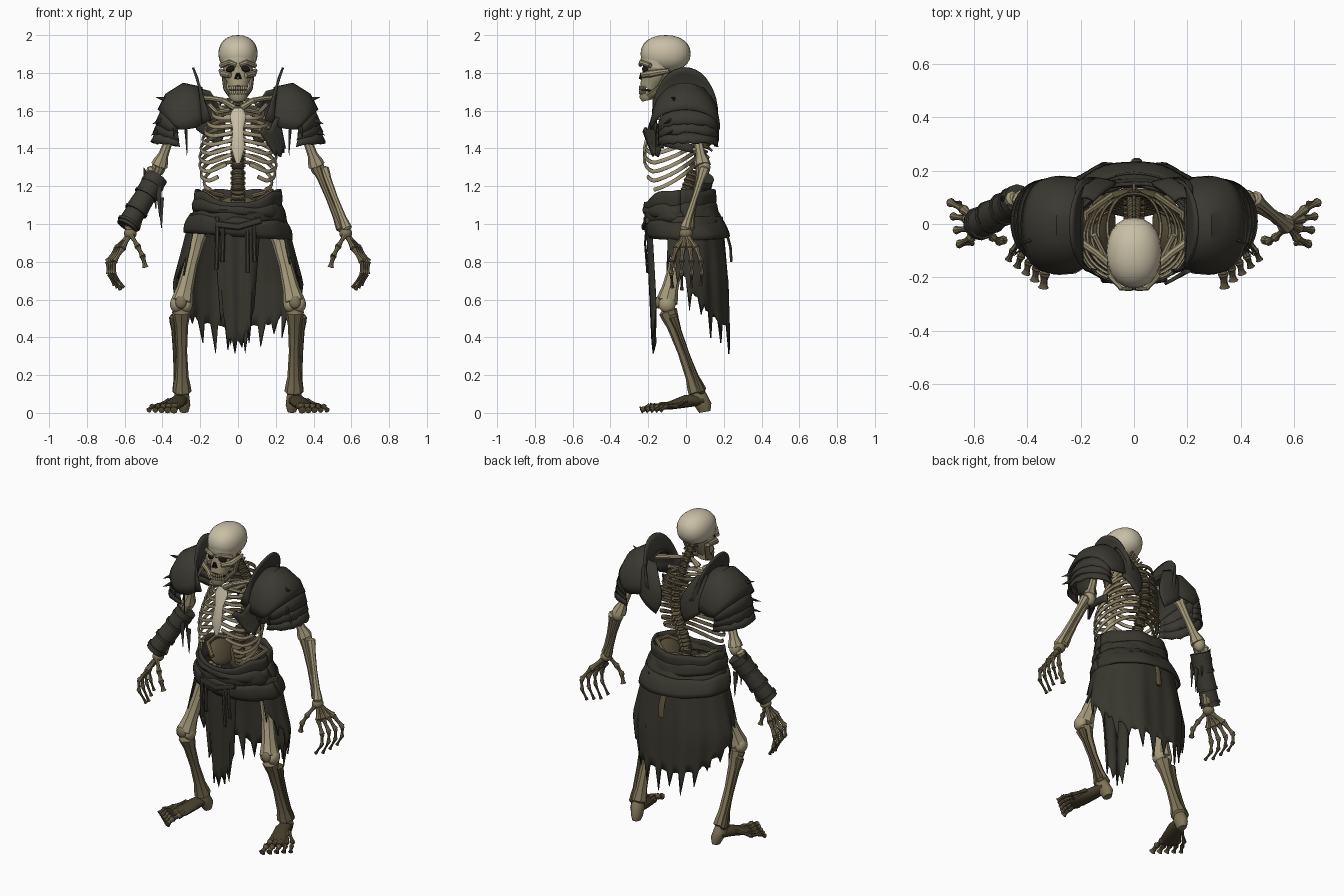
import bpy, bmesh, random
from math import sin, cos, pi, radians, copysign
from mathutils import Vector, Matrix

random.seed(4)
if "Cube" in bpy.data.objects:
    bpy.data.objects.remove(bpy.data.objects["Cube"])

COLOURS = {"pale_bone": (.58, .52, .38), "bone": (.37, .32, .195), "aged_bone": (.21, .173, .096),
           "brown_bone": (.11, .088, .046), "dark_bone": (.06, .048, .024),
           "cloth": (.039, .037, .027), "armour": (.042, .04, .031), "hollow": (.01, .009, .006)}
MATS = {}
for key, rgb in COLOURS.items():
    m = bpy.data.materials.new(key)
    m.use_nodes = True
    m.diffuse_color = (*rgb, 1)
    bsdf = m.node_tree.nodes["Principled BSDF"]
    bsdf.inputs["Base Color"].default_value = (*rgb, 1)
    bsdf.inputs["Roughness"].default_value = .9
    MATS[key] = m


class Part:
    """Collects tubes, balls and sheets into one object."""
    def __init__(self, name):
        self.name, self.bm, self.used = name, bmesh.new(), []

    def slot(self, mat):
        if mat not in self.used:
            self.used.append(mat)
        return self.used.index(mat)

    def tube(self, pts, radii, mat, sides=8, ref=None):
        pts = [Vector(p) for p in pts]
        run = (pts[-1] - pts[0]).normalized()
        ref = Vector(ref) if ref else Vector((0, 0, 1) if abs(run.y) > .7 else (0, 1, 0))
        rings = []
        for i, p in enumerate(pts):
            t = (pts[min(i + 1, len(pts) - 1)] - pts[max(i - 1, 0)]).normalized()
            a = t.cross(ref).normalized()
            b = a.cross(t)
            r = radii[i] if isinstance(radii, list) else radii
            ra, rb = r if isinstance(r, tuple) else (r, r)
            rings.append([self.bm.verts.new(p + a * ra * cos(q * 2 * pi / sides) + b * rb * sin(q * 2 * pi / sides))
                          for q in range(sides)])
        for i in range(len(rings) - 1):
            k = self.slot(mat(i) if callable(mat) else mat)
            for q in range(sides):
                n = (q + 1) % sides
                self.bm.faces.new((rings[i][q], rings[i][n], rings[i + 1][n], rings[i + 1][q])).material_index = k
        for ring, i in ((rings[0], 0), (rings[-1], len(rings) - 2)):
            self.bm.faces.new(ring).material_index = self.slot(mat(i) if callable(mat) else mat)

    def bone(self, a, b, r, mat, knob=1.7):
        a, b = Vector(a), Vector(b)
        prof = ((0, .9), (.03, knob), (.1, knob * .9), (.2, 1.05), (.5, .85), (.8, 1.05), (.9, knob * .9), (.97, knob), (1, .9))
        self.tube([a.lerp(b, t) for t, _ in prof], [r * k for _, k in prof], mat)

    def ball(self, c, size, mat, rot=0, box=1):
        mx = Matrix.Translation(c) @ Matrix.Rotation(rot, 4, "Y") @ Matrix.Diagonal((*size, 1))
        out = bmesh.ops.create_uvsphere(self.bm, u_segments=20, v_segments=12, radius=1)
        for v in out["verts"]:
            v.co = mx @ Vector([copysign(abs(k) ** box, k) for k in v.co])
        for f in {f for v in out["verts"] for f in v.link_faces}:
            f.material_index = self.slot(mat)

    def sheet(self, func, nu, nv, mat):
        grid = [[self.bm.verts.new(func(u / nu, v / nv)) for u in range(nu + 1)] for v in range(nv + 1)]
        for v in range(nv):
            for u in range(nu):
                f = self.bm.faces.new((grid[v][u], grid[v][u + 1], grid[v + 1][u + 1], grid[v + 1][u]))
                f.material_index = self.slot(mat)

    def done(self, thick=0):
        bmesh.ops.recalc_face_normals(self.bm, faces=self.bm.faces)
        me = bpy.data.meshes.new(self.name)
        self.bm.to_mesh(me)
        self.bm.free()
        for key in self.used:
            me.materials.append(MATS[key])
        me.shade_smooth()
        me.set_sharp_from_angle(angle=radians(40))
        ob = bpy.data.objects.new(self.name, me)
        bpy.context.collection.objects.link(ob)
        if thick:
            mod = ob.modifiers.new("thickness", "SOLIDIFY")
            mod.thickness, mod.offset = thick, 0


def lerp(a, b, t):
    return a + (b - a) * t


# Skull: cranium, face, cheekbones, jaw and sockets
p = Part("skull")
p.ball((0, -.108, 1.902), (.104, .133, .098), "pale_bone", box=.92)
face = ((1.9, .092, -.235, -.05), (1.855, .09, -.242, -.06), (1.825, .078, -.228, -.07), (1.79, .08, -.234, -.09),
        (1.755, .06, -.243, -.12), (1.715, .05, -.245, -.15))
p.tube([(0, (f + b) / 2, z) for z, w, f, b in face], [(w, (b - f) / 2) for z, w, f, b in face],
       lambda i: "bone" if i > 1 else "pale_bone", 16)
for s in (-1, 1):
    p.tube([(s * .01, -.24, 1.842), (s * .045, -.238, 1.856), (s * .09, -.19, 1.838)], [.011, .014, .014], "bone", 8, (0, 0, 1))
    p.tube([(s * .04, -.23, 1.788), (s * .08, -.19, 1.795), (s * .092, -.09, 1.812)], [.015, .019, .012], "bone", 8, (0, 0, 1))
    p.ball((s * .038, -.212, 1.82), (.026, .021, .018), "hollow", s * .3)
    p.tube([(s * .011, -.241, 1.768), (s * .004, -.238, 1.8)], [.009, .004], "hollow")
p.done()
p = Part("jaw")
p.tube([(0, -.2, 1.655), (0, -.203, 1.668), (0, -.2, 1.7)], [(.036, .034), (.048, .044), (.05, .044)], "bone", 14)
p.tube([(0, -.2, 1.698), (0, -.2, 1.716)], (.044, .041), "hollow", 14)
for s in (-1, 1):
    p.tube([(s * .04, -.2, 1.675), (s * .066, -.13, 1.715), (s * .08, -.095, 1.81)], [(.01, .02), (.012, .024), (.01, .018)], "aged_bone")
    for i in range(5):
        a = (i + .5) * .26
        for z, h in ((1.72, .012), (1.697, .011)):
            p.ball((s * .046 * sin(a), -.2 - .045 * cos(a), z), (.0065, .005, h), "bone")
p.done()

# Spine: stacked vertebrae with side and back processes
p = Part("spine")
path = [Vector(c) for c in ((0, -.06, 1.8), (0, .02, 1.7), (0, .1, 1.57), (0, .1, 1.42), (0, .035, 1.27), (0, .0, 1.16), (0, .04, 1.04))]
for i in range(24):
    q = i / 4
    k = min(int(q), 5)
    c, d = path[k].lerp(path[k + 1], q - k), (path[k + 1] - path[k]).normalized()
    r = .024 + .0007 * i
    p.tube([c - d * .017, c - d * .012, c, c + d * .012, c + d * .017], [r * .8, r, r * .8, r, r * .8], "brown_bone", 10)
    back = Vector((0, -d.z, d.y)).normalized() * .05
    p.tube([c, c + back + d * .015], [.01, .006], "aged_bone", 6, (1, 0, 0))
    p.tube([c - Vector((.04, 0, 0)), c + Vector((.04, 0, 0))], .007, "brown_bone", 6)
p.done()

# Ribs, breastbone and collarbones
p = Part("ribcage")
widths = (.1, .135, .16, .175, .188, .197, .203, .203, .196, .18)
for i, w in enumerate(widths):
    f = i / 9
    end = pi * (1 if i < 6 else (.96, .92, .84, .72)[i - 6])
    yb, yf = .115 - .05 * f, -.145 - .075 * min(1, f * 1.7)
    for s in (-1, 1):
        pts = []
        for k in range(17):
            t = end * k / 16
            rise = max(0, t / pi - .72) / .28
            pts.append((s * w * max(0, sin(t)) ** .85, lerp(yf, yb, (1 + cos(t)) / 2),
                        1.66 - .33 * f - (.06 + .1 * f) * (1 - cos(t)) / 2 - .03 * f * sin(t) ** 2 + .1 * f * rise ** 1.3))
        p.tube(pts, (.007, .0115), lambda k: "brown_bone" if k < 3 else "aged_bone" if k < 7 else "bone", 6, (0, 0, 1))
p.tube([(0, -.155, 1.61), (0, -.17, 1.57), (0, -.195, 1.5), (0, -.218, 1.4), (0, -.22, 1.32)],
       [(.03, .012), (.044, .012), (.028, .011), (.036, .011), (.01, .007)], "pale_bone", 10)
for s in (-1, 1):
    p.tube([(s * .02, -.16, 1.615), (s * .08, -.165, 1.655), (s * .14, -.11, 1.665), (s * .25, -.03, 1.67)], [.018, .014, .014, .016], "bone", 8, (0, 0, 1))
    p.tube([(s * .04, -.15, 1.605), (s * .11, -.12, 1.59), (s * .15, -.04, 1.63)], .012, "bone", 8, (0, 0, 1))
p.done()

# Pelvis
p = Part("pelvis")
for s in (-1, 1):
    p.ball((s * .12, .0, 1.1), (.03, .11, .08), "brown_bone", s * .6)
    p.tube([(s * .1, -.12, 1.12), (s * .175, -.06, 1.165), (s * .18, .04, 1.175), (s * .08, .11, 1.15)], .013, "aged_bone", 8, (0, 0, 1))
    p.tube([(s * .13, -.06, 1.04), (s * .06, -.1, .98), (0, -.11, .97)], .025, "brown_bone", 8, (0, 0, 1))
    p.ball((s * .17, -.01, .98), (.05, .05, .05), "aged_bone")
p.ball((0, .08, 1.05), (.13, .055, .1), "brown_bone")
p.done()

for s, side in ((1, "left"), (-1, "right")):
    def X(x, y, z):
        return Vector((s * x, y, z))

    # Arm and hand
    p = Part(side + "_arm")
    p.ball(X(.29, .03, 1.63), (.045, .045, .045), "bone")
    p.bone(X(.3, .03, 1.62), X(.42, .09, 1.3), .026, "bone")
    p.ball(X(.42, .095, 1.3), (.036, .034, .045), "bone")
    p.bone(X(.41, .08, 1.31), X(.55, .015, .965), .018, "aged_bone", 1.5)
    p.bone(X(.45, .1, 1.3), X(.58, -.01, .965), .019, "bone", 1.5)
    p.done()
    p = Part(side + "_hand")
    wrist = X(.57, .0, .95)
    p.ball(wrist, (.034, .036, .03), "aged_bone")
    for i in range(4):
        y = -.065 + .045 * i
        chain = [wrist, X(.612 + .01 * i, y * .8, .87), X(.655 + .012 * i, y * 1.15, .8), X(.655 + .01 * i, y * 1.2, .735), X(.605 + .016 * i, y * 1.1, .65 + .012 * abs(i - 1))]
        for k in range(4):
            p.bone(chain[k], chain[k + 1], .0135 - .002 * k, "aged_bone" if k < 3 else "brown_bone", 1.45)
    for a, b in (((.565, -.02, .94), (.53, -.05, .88)), ((.53, -.05, .88), (.505, -.065, .83)), ((.505, -.065, .83), (.49, -.06, .77))):
        p.bone(X(*a), X(*b), .012, "aged_bone", 1.45)
    p.done()

    # Leg and foot
    p = Part(side + "_leg")
    p.bone(X(.2, .0, 1.0), X(.3, -.105, .575), .042, "bone", 1.4)
    for dx in (-.026, .026):
        p.ball(X(.3 + dx, -.1, .575), (.034, .045, .045), "bone")
    p.ball(X(.302, -.145, .585), (.03, .018, .033), "aged_bone")
    p.bone(X(.3, -.1, .55), X(.295, .065, .1), .033, "aged_bone", 1.5)
    p.bone(X(.342, -.07, .52), X(.322, .085, .1), .014, "brown_bone")
    p.done()
    p = Part(side + "_foot")
    p.tube([X(.3, .055, .125), X(.297, .07, .08), X(.285, .095, .035), X(.285, .1, .005)], [(.035, .035), (.04, .045), (.033, .042), (.022, .03)], "aged_bone", 12)
    p.tube([X(.297, .09, .07), X(.315, .0, .062), X(.345, -.08, .04), X(.37, -.13, .028)], [(.035, .028), (.045, .034), (.055, .022), (.05, .012)], "dark_bone", 12, (0, 0, 1))
    for i in range(5):
        a, b = X(.305 + .015 * i, -.0, .066), X(.325 + .026 * i, -.135 + .02 * i, .036)
        c, d = X(.335 + .03 * i, -.19 + .022 * i, .034), X(.34 + .033 * i, -.24 + .026 * i, .014)
        for q, w in ((a, b), (b, c), (c, d)):
            p.bone(q, w, .0145 - .001 * i, "brown_bone", 1.4)
    p.done()

    # Shoulder armour: arched sections given as base x, z, crown x, z and depth
    def arch(part, secs, nu=18, cy=0, wave=0):
        def f(u, v):
            k = min(int(v * (len(secs) - 1) + 1e-6), len(secs) - 2)
            w = v * (len(secs) - 1) - k
            bx, bz, tx, tz, ry = (lerp(a, b, w) for a, b in zip(secs[k], secs[k + 1]))
            h = sin(pi * u) ** .8 if 0 < u < 1 else 0
            return X(lerp(bx, tx, h), cy - ry * cos(pi * u), lerp(bz, tz, h) + wave * random.uniform(-1, 1) * v)
        part.sheet(f, nu, 2 * (len(secs) - 1), "armour")
    p = Part(side + "_shoulder_plate")
    arch(p, ((.19, 1.53, .19, 1.72, .155), (.22, 1.51, .29, 1.742, .175), (.28, 1.5, .38, 1.685, .18), (.315, 1.5, .42, 1.605, .17)), cy=-.005)
    arch(p, ((.19, 1.53, .2, 1.71, .155), (.165, 1.54, .215, 1.77, .17), (.14, 1.55, .238, 1.828, .17)), cy=-.005)
    for k in range(3):
        arch(p, ((.325 - .004 * k, 1.53 - .04 * k, .4 + .018 * k, 1.61 - .065 * k, .15),
                 (.315 - .004 * k, 1.475 - .032 * k, .435 + .012 * k, 1.53 - .05 * k, .155)), cy=.01, wave=.006)
    # Back plate leaning in at the top and tapering to a point beside the spine
    def back(u, v):
        inner = lerp(.15, .055, sin(pi * min(1, v * 1.3) / 2)) + .05 * v ** 4
        return X(lerp(.22, inner, u), .155 + .015 * sin(pi * u) - .07 * (1 - v) ** 3, lerp(1.72 - .02 * u, lerp(1.5, 1.41, u), v))
    p.sheet(back, 8, 8, "armour")
    p.done(.012)
    p = Part(side + "_shoulder_spikes")
    for a, b, r in (((.385, -.06, 1.66), (.435, -.08, 1.672), .014), ((.405, -.08, 1.55), (.452, -.12, 1.53), .014),
                    ((.42, -.07, 1.49), (.46, -.11, 1.47), .014), ((.33, -.15, 1.53), (.34, -.165, 1.46), .014), ((.275, -.16, 1.5), (.27, -.16, 1.36), .009)):
        p.tube([X(*a), X(*b)], [(r, .007), (.001, .001)], "armour", 6)
    p.done()

# Torn chest flap on the left ribs, with its strap round the side
p = Part("chest_flap")
p.sheet(lambda u, v: (lerp(lerp(.22, .115, u), lerp(.25, .2, u), v), lerp(-.17, -.225, u) + .05 * v,
                      lerp(lerp(1.56, 1.48, u), lerp(1.4, 1.35, u), v) + .02 * sin(9 * u)), 6, 6, "armour")
p.sheet(lambda u, v: (.19 + .05 * sin(pi * u / 2), lerp(-.18, .04, u), lerp(1.47, 1.42, u) - .045 * v), 6, 2, "armour")
p.done(.012)

# Wrapped guard on the right forearm
p = Part("forearm_guard")
a, b = Vector((-.43, .09, 1.25)), Vector((-.59, -.005, .985))
for t0, t1, r0, r1 in ((0, .36, .062, .058), (.3, .68, .054, .06), (.62, 1, .052, .058)):
    p.tube([a.lerp(b, lerp(t0, t1, k / 3)) for k in range(4)], [lerp(r0, r1, k / 3) for k in range(4)], "armour", 12)
for t in (.12, .33, .65, .9):
    p.tube([a.lerp(b, t), a.lerp(b, t + .05)], .064, "cloth", 12)
for x, y, z in ((-.42, .03, 1.2), (-.41, .08, 1.14), (-.44, .1, 1.24)):
    p.tube([(x, y, z), (x + .005, y, z - .16)], [(.018, .006), (.002, .002)], "cloth", 6)
p.tube([(-.48, .09, 1.24), (-.5, .1, 1.3)], [.02, .001], "armour", 6)
p.done()

# Waist wraps
p = Part("waist_wraps")
for lo, hi, r0, r1, tilt, dip in ((1.06, 1.18, .205, .222, 0, .07), (1.0, 1.1, .248, .212, .015, .02), (.935, 1.03, .28, .25, -.02, 0), (1.05, 1.12, .232, .222, -.02, .03)):
    def wrap(u, v):
        q = u * 2 * pi
        r = lerp(r0, r1, v) + .004 * sin(9 * q + lo * 50) + .012 * sin(pi * v)
        z = lerp(lo, hi, v)
        cy, depth = -.03 + .3 * max(0, 1.08 - z), .82 - .9 * max(0, r - .225)
        return (r * cos(q), cy + r * depth * sin(q), z + tilt * cos(q) - dip * v * max(0, -sin(q)) ** 3 + .006 * sin(7 * q) * v)
    p.sheet(wrap, 48, 4, "cloth")
p.done(.014)

# Ragged skirt around the sides and back
teeth = [random.uniform(.03, .13) * (1 if i % 4 == 0 else -.3) for i in range(61)]
def skirt(u, v):
    q = radians(lerp(-28, 208, u))
    k = max(0, sin(q))
    hem = .68 + .3 * max(0, -sin(q)) - .26 * k ** .7 - teeth[round(u * 60)]
    z = lerp(1.04, hem, v)
    g = min(1, (1.04 - z) / .35)
    fold = .009 * sin(q * 7) * g + .004 * sin(q * 17) * g
    rx = lerp(.25, .335, g) - .14 * max(0, .68 - z)
    return ((rx + fold) * cos(q), (lerp(.19, .225, g) + fold) * sin(q) + .03 * max(0, .68 - z), z)
p = Part("back_skirt")
p.sheet(skirt, 60, 10, "cloth")
p.done(.008)

# Ragged front panel and hanging straps
p = Part("front_panel")
rips = [random.uniform(.02, .12) * (1 if i % 3 == 0 else -.4) for i in range(15)]
def panel(u, v):
    x = lerp(-.13, .12, u) * (1 - .3 * v)
    z = lerp(1.02, .52 - .17 * sin(pi * u) - rips[round(u * 14)], v)
    return (x, -.2 + .03 * v + .01 * sin(u * 14) + .4 * x * x, z)
p.sheet(panel, 14, 8, "cloth")
p.done(.008)
p = Part("hanging_straps")
for x, z in ((-.11, .76), (-.08, .8), (.05, .74), (.085, .8)):
    p.tube([(x, -.205, 1.04), (x, -.217, .9), (x * 1.05, -.205, z)], [(.012, .006)] * 3, "armour", 6)
p.tube([(-.12, -.205, 1.0), (0, -.225, .985), (.12, -.205, 1.02)], [(.012, .018)] * 3, "armour", 8, (0, 0, 1))
p.tube([(.0, .2, 1.0), (.01, .235, .88), (.01, .24, .8)], [(.02, .008)] * 3, "brown_bone", 6)
p.done()
